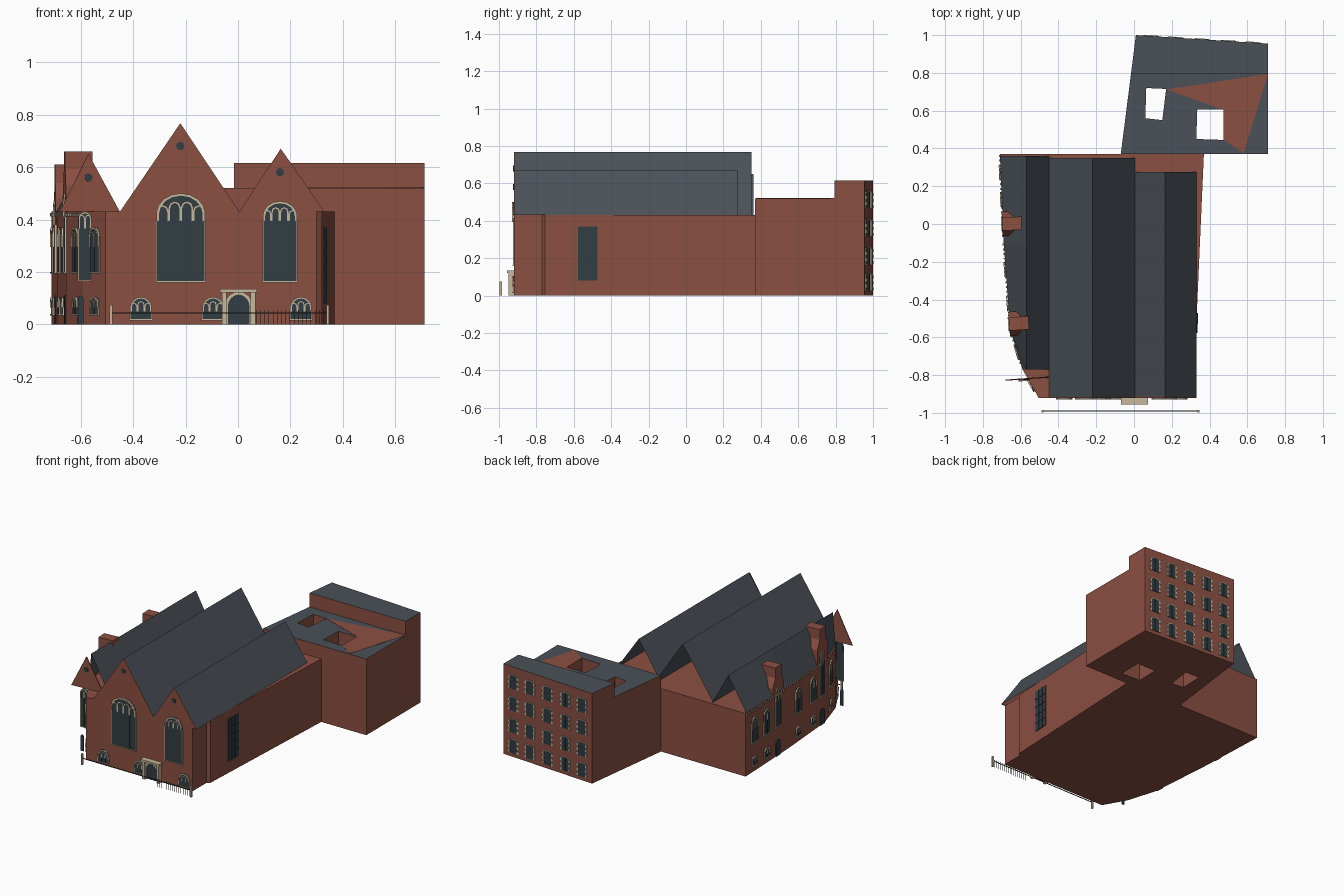
import bpy, bmesh, math
from mathutils import Vector

if "Cube" in bpy.data.objects:
    bpy.data.objects.remove(bpy.data.objects["Cube"])

def material(name, rgb):
    m = bpy.data.materials.new(name)
    m.diffuse_color = (*rgb, 1)
    m.use_nodes = True
    m.node_tree.nodes["Principled BSDF"].inputs["Base Color"].default_value = m.diffuse_color
    return m

BRICK = material("brick", (0.26, 0.08, 0.055))
SLATE = material("slate", (0.07, 0.082, 0.10))
GLASS = material("glass", (0.032, 0.047, 0.056))
STONE = material("stone", (0.58, 0.48, 0.34))
IRON = material("iron", (0.03, 0.03, 0.03))
EAVES = 0.43

def finish(name, bm, *mats):
    bmesh.ops.recalc_face_normals(bm, faces=bm.faces)
    me = bpy.data.meshes.new(name)
    bm.to_mesh(me)
    bm.free()
    ob = bpy.data.objects.new(name, me)
    for m in mats:
        me.materials.append(m)
    bpy.context.collection.objects.link(ob)
    return ob

def prism(bm, pts, vec):
    lo = [bm.verts.new(p) for p in pts]
    hi = [bm.verts.new(Vector(p) + Vector(vec)) for p in pts]
    bm.faces.new(lo)
    bm.faces.new(hi)
    for i in range(len(pts)):
        j = (i + 1) % len(pts)
        bm.faces.new((lo[i], lo[j], hi[j], hi[i]))

class Wall:
    """Wall frame: a runs along the wall, z up, d outwards."""
    def __init__(self, origin, along):
        self.o = Vector((*origin, 0))
        self.u = Vector((*along, 0)).normalized()
        self.n = Vector((self.u.y, -self.u.x, 0))
    def at(self, a, z, d=0):
        return self.o + self.u * a + self.n * d + Vector((0, 0, z))
    def shape(self, bm, pts, d0, d1):
        prism(bm, [self.at(a, z, d0) for a, z in pts], self.n * (d1 - d0))
    def box(self, bm, a0, a1, z0, z1, d0, d1):
        self.shape(bm, [(a0, z0), (a1, z0), (a1, z1), (a0, z1)], d0, d1)

def arch(a, w, z0, z1, rise, n=8):
    top = [(a + w / 2 * math.cos(math.pi * i / n), z1 - rise + rise * math.sin(math.pi * i / n))
           for i in range(n + 1)]
    return [(a + w / 2, z0)] + top + [(a - w / 2, z0)]

def arch_band(bm, wall, a, w, z0, z1, rise, t, d, n=8):
    outer = arch(a, w, z0, z1, rise, n)
    inner = arch(a, w - 2 * t, z0, z1 - t, max(rise - t / 2, 0.002), n)
    for i in range(len(outer) - 1):
        wall.shape(bm, [outer[i], outer[i + 1], inner[i + 1], inner[i]], 0, d)

def window(g, s, wall, a, w, z0, z1, rise, lights=2, t=0.006, head=0.06):
    wall.shape(g, arch(a, w, z0, z1, rise), -0.002, 0.004)
    zh = z1 - rise - head
    arch_band(s, wall, a, w, zh, z1, rise, t, 0.009)
    for side in (-1, 1):                                   # slim jambs
        e = a + side * w / 2
        wall.box(s, e - 0.002, e + 0.002, z0, zh, 0, 0.006)
    wall.box(s, a - w / 2 - 0.003, a + w / 2 + 0.003, z0 - 0.005, z0, 0, 0.009)
    lw = w / lights
    for i in range(lights):                                # tracery lights
        c = a - w / 2 + lw * (i + 0.5)
        zt = z1 - rise + rise * math.sqrt(max(0, 1 - (2 * (c - a) / w) ** 2)) * 0.6
        arch_band(s, wall, c, lw, zh, zt, lw * 0.5, t * 0.6, 0.007, 4)
        if i:
            wall.box(g, c - lw / 2 - 0.0015, c - lw / 2 + 0.0015, z0, zh, 0, 0.006)

# Main hall footprint, left wall bends from the back to the front
left_path = [(-0.71, 0.37), (-0.69, -0.10), (-0.655, -0.56), (-0.59, -0.77), (-0.505, -0.92)]
footprint = left_path + [(0.30, -0.92), (0.30, -0.77), (0.32, -0.755), (0.37, 0.37)]
bm = bmesh.new()
prism(bm, [(x, y, 0) for x, y in footprint], (0, 0, EAVES))
finish("hall_walls", bm, BRICK)

def left_wall(y):
    for p, q in zip(left_path, left_path[1:]):
        if q[1] <= y <= p[1]:
            f = (y - p[1]) / (q[1] - p[1])
            return Wall((p[0] + f * (q[0] - p[0]), y), (q[0] - p[0], q[1] - p[1]))

# Open pitched roofs: sheets from eave to ridge, brick gables in front
def roof(name, left, ridge, zr, right, y0):
    bm = bmesh.new()
    rows = [[bm.verts.new(p) for p in ((x, y, EAVES), (ridge, y, zr), (right, y, EAVES))] for x, y in left]
    for p, q in zip(rows, rows[1:]):
        bm.faces.new((p[0], p[1], q[1], q[0]))
        bm.faces.new((p[1], p[2], q[2], q[1]))
    finish(name, bm, SLATE)

roof("centre_roof", [(-0.45, 0.35), (-0.45, -0.917)], -0.22, 0.767, 0.005, 0)
roof("right_roof", [(0.005, 0.275), (0.005, -0.917)], 0.165, 0.67, 0.33, 0)
roof("left_roof", [(-0.708, 0.36)] + left_path[1:4], -0.57, 0.65, -0.45, 0)

front = Wall((0, -0.92), (1, 0))
bay = Wall((-0.57, -0.822), (1, 0.07))
right = Wall((0.3297, -0.525), (0.05, 1.125))
back = Wall((0.71, 0.955), (-0.70, 0.045))
bm = bmesh.new()
front.shape(bm, [(-0.45, EAVES), (0.005, EAVES), (-0.22, 0.767)], -0.006, 0)
front.shape(bm, [(0.005, EAVES), (0.33, EAVES), (0.163, 0.67)], -0.006, 0)
bay.shape(bm, [(-0.11, EAVES), (0.12, EAVES), (0, 0.65)], -0.006, 0)
finish("front_gables", bm, BRICK)

# Wall dormers with shouldered gables on the left side
bm = bmesh.new()
for y, top in ((0.0, 0.61), (-0.53, 0.66)):
    half = [(0.065, EAVES), (0.065, top - 0.13), (0.035, top - 0.07), (0.035, top)]
    left_wall(y).shape(bm, half + [(-a, z) for a, z in reversed(half)], -0.10, 0.004)
finish("left_dormers", bm, BRICK)

# Windows
g, s = bmesh.new(), bmesh.new()
window(g, s, front, -0.218, 0.185, 0.165, 0.50, 0.075, 4, 0.009, 0.03)
window(g, s, front, 0.16, 0.13, 0.165, 0.47, 0.055, 4, 0.008, 0.02)
for x in (-0.37, -0.095, 0.24):
    window(g, s, front, x, 0.082, 0.02, 0.105, 0.04, 3, 0.006, 0.015)
for wall, x, z in ((front, -0.22, 0.68), (front, 0.16, 0.58), (bay, 0, 0.56)):
    wall.shape(g, [(x + 0.016 * math.cos(i * math.pi / 4), z + 0.016 * math.sin(i * math.pi / 4))
                   for i in range(8)], 0, 0.004)
window(g, s, bay, -0.014, 0.05, 0.17, 0.43, 0.025, 2, 0.006, 0.04)
bay.shape(g, arch(-0.03, 0.022, 0, 0.11, 0.015), -0.002, 0.004)
for y in (0.27, 0.13, -0.24, -0.42, -0.68, -0.85):
    window(g, s, left_wall(y), 0, 0.075, 0.20, 0.37, 0.035, 2, 0.006, 0.04)
    window(g, s, left_wall(y), 0, 0.06, 0.04, 0.105, 0.02, 2, 0.006, 0.02)
for y, top in ((0.0, 0.47), (-0.53, 0.50)):
    window(g, s, left_wall(y), 0, 0.065, 0.20, top, 0.03, 2, 0.006, 0.06)
    left_wall(y).shape(g, arch(0, 0.05, 0, 0.11, 0.02), 0, 0.005)
right.box(g, -0.053, 0.053, 0.08, 0.37, -0.002, 0.005)
for a in (-0.018, 0.018):
    right.box(g, a - 0.0015, a + 0.0015, 0.08, 0.37, 0, 0.008)
for i in range(1, 5):
    right.box(g, -0.053, 0.053, 0.078 + i * 0.058, 0.082 + i * 0.058, 0, 0.008)
# Rear block: five by four sash windows with quoined stone edges
for a in (0.08, 0.21, 0.35, 0.49, 0.62):
    for z in (0.07, 0.21, 0.36, 0.51):
        back.shape(g, arch(a, 0.06, z - 0.045, z + 0.05, 0.01, 4), -0.002, 0.003)
        arch_band(s, back, a, 0.066, z - 0.045, z + 0.053, 0.01, 0.004, 0.004, 4)
        back.box(g, a - 0.002, a + 0.002, z - 0.045, z + 0.045, 0, 0.005)
        for k in (-0.042, -0.01, 0.022):
            for side in (-1, 1):
                e = a + side * 0.034
                back.box(s, e - 0.006, e + 0.006, z + k, z + k + 0.016, 0, 0.004)
# Stone dentils below the left eaves
for p, q in zip(left_path, left_path[1:4]):
    w = Wall(p, (q[0] - p[0], q[1] - p[1]))
    length = math.dist(p, q)
    for i in range(int(length / 0.025)):
        w.box(s, i * 0.025 + 0.004, i * 0.025 + 0.014, 0.412, 0.425, 0, 0.006)
finish("window_panes", g, GLASS)
finish("window_stonework", s, STONE)

# Entrance portal
s, g = bmesh.new(), bmesh.new()
for a in (-0.052, 0.057):
    front.box(s, a - 0.009, a + 0.009, 0, 0.125, 0, 0.03)
front.box(s, -0.068, 0.073, 0.122, 0.135, 0, 0.036)
arch_band(s, front, 0.0025, 0.105, 0, 0.125, 0.05, 0.013, 0.022)
front.shape(g, arch(0.0025, 0.084, 0, 0.115, 0.045), 0, 0.008)
finish("entrance_portal", s, STONE)
finish("entrance_door", g, GLASS)

# Railing along the street
fence = Wall((0, -0.99), (1, 0))
s, g = bmesh.new(), bmesh.new()
for a in (-0.484, 0.342):
    fence.box(s, a - 0.005, a + 0.005, 0, 0.075, -0.005, 0.008)
fence.box(g, -0.48, 0.34, 0.042, 0.046, -0.002, 0.002)
for i in range(17):
    a = 0.07 + i * 0.016
    fence.box(g, a - 0.001, a + 0.001, 0, 0.055, -0.001, 0.001)
finish("fence_posts", s, STONE)
finish("fence_rails", g, IRON)

# Rear block with two light wells and a raised back range
bm = bmesh.new()
prism(bm, [(-0.07, 0.37, 0), (0.71, 0.37, 0), (0.71, 0.795, 0), (-0.016, 0.795, 0)], (0, 0, 0.52))
rear = finish("rear_block", bm, BRICK, SLATE)
bm = bmesh.new()
prism(bm, [(x, y, -0.1) for x, y in ((0.06, 0.56), (0.15, 0.55), (0.17, 0.715), (0.065, 0.72))], (0, 0, 0.8))
prism(bm, [(x, y, -0.1) for x, y in ((0.33, 0.45), (0.475, 0.445), (0.475, 0.605), (0.335, 0.605))], (0, 0, 0.8))
cutter = finish("light_well_cutter", bm, BRICK)
mod = rear.modifiers.new("light_wells", 'BOOLEAN')
mod.operation, mod.solver, mod.object = 'DIFFERENCE', 'EXACT', cutter
bpy.context.view_layer.objects.active = rear
bpy.ops.object.modifier_apply(modifier=mod.name)
bpy.data.objects.remove(cutter)
bm = bmesh.new()
prism(bm, [(-0.016, 0.795, 0), (0.71, 0.795, 0), (0.71, 0.955, 0), (0.01, 1.0, 0)], (0, 0, 0.615))
raised = finish("rear_raised_range", bm, BRICK, SLATE)
for ob in (rear, raised):
    for f in ob.data.polygons:
        f.material_index = 1 if f.normal.z > 0.5 else 0
bm = bmesh.new()
prism(bm, [(x, y, 0.52) for x, y in ((0.17, 0.712), (0.475, 0.605), (0.475, 0.447), (0.58, 0.375), (0.71, 0.795))],
      (0, 0, 0.0015))
finish("rear_roof_brick_patch", bm, BRICK)
